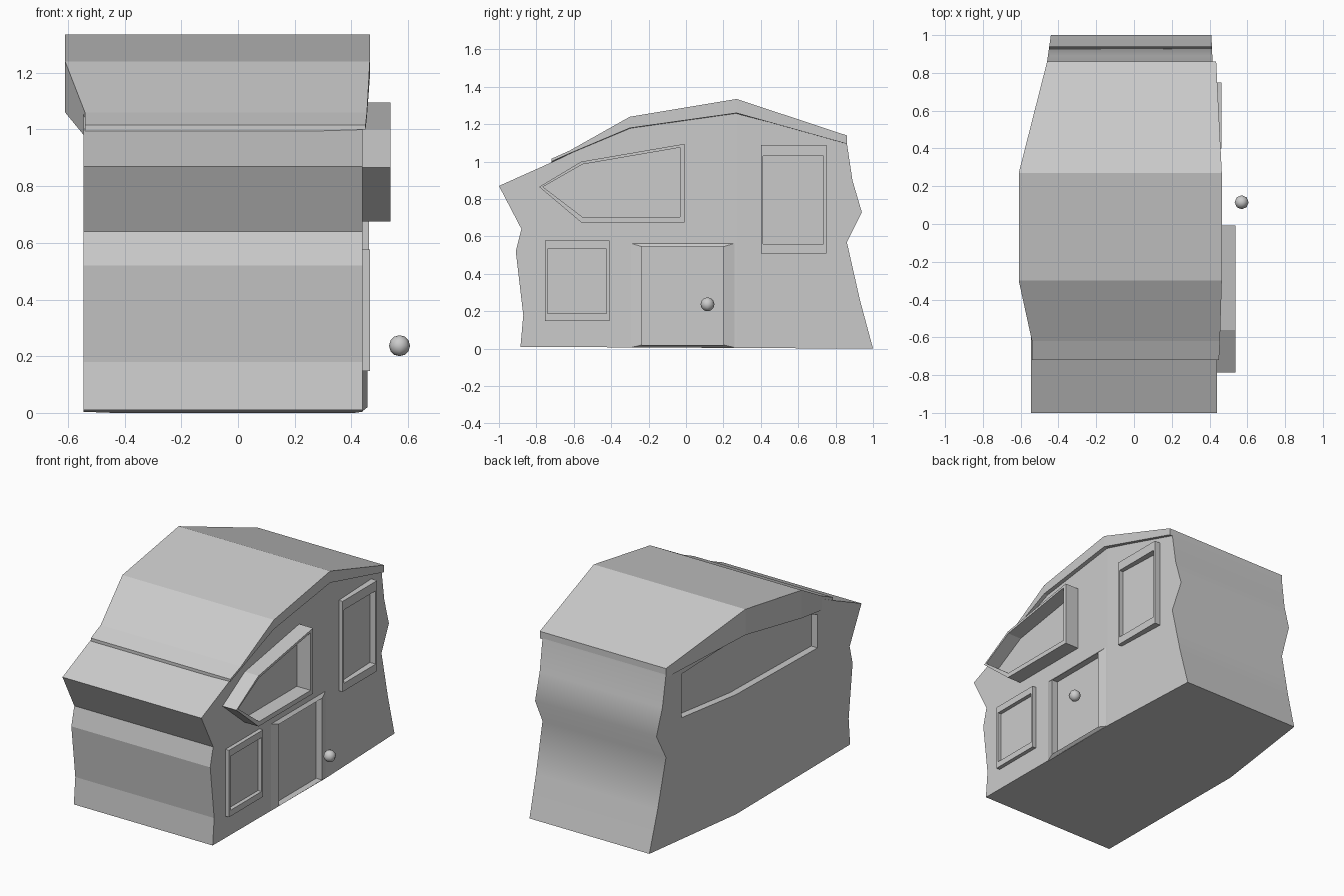
import bpy, bmesh
from mathutils import Vector

if "Cube" in bpy.data.objects:
    bpy.data.objects.remove(bpy.data.objects["Cube"])

KINK = 0.27


def left_x(y):
    return -0.545 + max(0, y - KINK) * 0.105 / 0.73


def right_x(y):
    return 0.44 - max(0, y - KINK) * 0.03 / 0.73


def to_object(bm, name):
    bmesh.ops.recalc_face_normals(bm, faces=bm.faces)
    mesh = bpy.data.meshes.new(name)
    bm.to_mesh(mesh)
    bm.free()
    ob = bpy.data.objects.new(name, mesh)
    bpy.context.collection.objects.link(ob)
    return ob


def skin(name, loops, closed=False, caps=False):
    """Join matching loops of points with quads."""
    bm = bmesh.new()
    rings = [[bm.verts.new(p) for p in loop] for loop in loops]
    pairs = list(zip(rings, rings[1:]))
    if closed:
        pairs.append((rings[-1], rings[0]))
    for a, b in pairs:
        for i in range(len(a)):
            j = (i + 1) % len(a)
            bm.faces.new((a[i], a[j], b[j], b[i]))
    if caps:
        bm.faces.new(rings[0])
        bm.faces.new(rings[-1])
    return to_object(bm, name)


def side_prism(name, profile, x_min, x_max):
    """Side profile extruded across, following wall functions of y."""
    ob = skin(name, [[(s, y, z) for y, z in profile] for s in (-1, 1)], caps=True)
    bm = bmesh.new()
    bm.from_mesh(ob.data)
    bmesh.ops.bisect_plane(bm, geom=bm.verts[:] + bm.edges[:] + bm.faces[:],
                           plane_co=(0, KINK, 0), plane_no=(0, 1, 0))
    for v in bm.verts:
        v.co.x = x_min(v.co.y) if v.co.x < 0 else x_max(v.co.y)
    bmesh.ops.recalc_face_normals(bm, faces=bm.faces)
    bm.to_mesh(ob.data)
    bm.free()
    return ob


def at_x(loop, x):
    return [(x, y, z) for y, z in loop]


def rect(y0, y1, z0, z1):
    return [(y0, z0), (y1, z0), (y1, z1), (y0, z1)]


def frame(name, outer, inner, x0, x1):
    return skin(name, [at_x(outer, x0), at_x(outer, x1),
                       at_x(inner, x1), at_x(inner, x0)], closed=True)


# House body: jagged front, gabled top, wavy back
body = side_prism("house_body", [
    (-0.885, 0.01), (-0.87, 0.18), (-0.91, 0.52), (-0.88, 0.64), (-1.0, 0.87),
    (-0.71, 1.0), (-0.31, 1.19), (0.26, 1.26), (0.86, 1.10),
    (0.89, 0.90), (0.94, 0.73), (0.86, 0.57), (0.93, 0.26), (1.0, 0.0)],
    left_x, right_x)
# Soft shading on the back wall only
for p in body.data.polygons:
    p.use_smooth = p.normal.y > 0.75

# Recesses: long window on the left, doorway on the right
window_cutter = side_prism("left_window_cutter", [
    (0.73, 0.78), (0.73, 1.06), (0.2, 1.14), (-0.3, 1.06), (-0.555, 0.97), (-0.555, 0.755)],
    lambda y: -0.8, lambda y: left_x(y) + 0.045)
door = rect(-0.235, 0.20, 0.02, 0.545)
door_cutter = skin("door_cutter", [at_x(door, 0.415), at_x(door, 0.6)], caps=True)
for cutter in (window_cutter, door_cutter):
    cutter.hide_render = True
    cutter.display_type = 'WIRE'
    mod = body.modifiers.new(cutter.name, 'BOOLEAN')
    mod.operation = 'DIFFERENCE'
    mod.solver = 'EXACT'
    mod.object = cutter

# Roof: y, left x, right x, top z, left lower z, right lower z
roof = [(-0.72, -0.54, 0.45, 1.015, 0.97, 1.0),
        (-0.62, -0.54, 0.455, 1.06, 0.975, 1.045),
        (-0.30, -0.61, 0.465, 1.24, 1.06, 1.18),
        (0.27, -0.61, 0.465, 1.335, 1.17, 1.26),
        (0.86, -0.46, 0.435, 1.14, 1.08, 1.095)]
skin("roof", [[(l, y, t), (r, y, t), (r, y, br), (l, y, bl)]
              for y, l, r, t, bl, br in roof], caps=True)

# Door surround with sloped outer faces
skin("door_frame", [at_x(rect(-0.30, 0.265, 0.005, 0.565), 0.438),
                    at_x(door, 0.457), at_x(door, 0.415)])

# Right side window frames
frame("front_window_frame", rect(-0.755, -0.41, 0.148, 0.577),
      rect(-0.74, -0.425, 0.187, 0.533), 0.43, 0.465)
frame("rear_window_frame", rect(0.40, 0.75, 0.51, 1.09),
      rect(0.413, 0.735, 0.56, 1.03), 0.415, 0.462)
frame("bay_window_frame",
      [(-0.785, 0.865), (-0.56, 0.675), (-0.008, 0.675), (-0.008, 1.095), (-0.56, 1.0)],
      [(-0.765, 0.865), (-0.555, 0.705), (-0.032, 0.705), (-0.032, 1.075), (-0.555, 0.985)],
      0.43, 0.538)

# Door knob
bm = bmesh.new()
bmesh.ops.create_uvsphere(bm, u_segments=8, v_segments=6, radius=0.037)
bmesh.ops.translate(bm, verts=bm.verts, vec=Vector((0.57, 0.115, 0.237)))
knob = to_object(bm, "door_knob")
for p in knob.data.polygons:
    p.use_smooth = True
